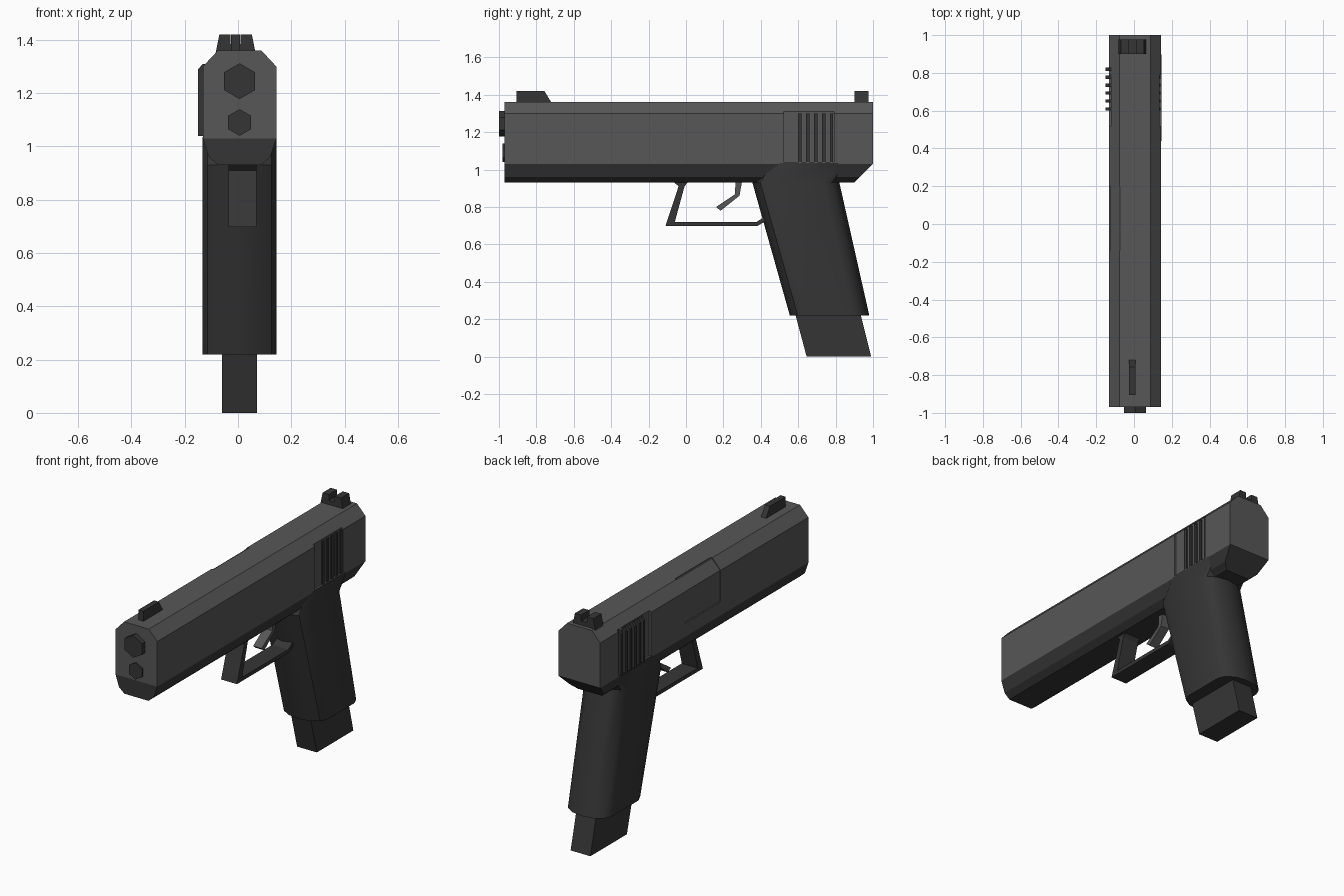
import bpy, bmesh, math

if "Cube" in bpy.data.objects:
    bpy.data.objects.remove(bpy.data.objects["Cube"])

CX = 0.006  # centre of the body


def material(name, value):
    m = bpy.data.materials.new(name)
    m.use_nodes = True
    col = (value, value, value, 1)
    m.diffuse_color = col
    m.node_tree.nodes["Principled BSDF"].inputs["Base Color"].default_value = col
    return m


STEEL = material("slide grey", 0.095)
DARK = material("dark polymer", 0.036)


def loft(name, rings, mat):
    """Skin matching rings of points and cap both ends."""
    bm = bmesh.new()
    rows = [[bm.verts.new(p) for p in ring] for ring in rings]
    n = len(rows[0])
    for a, b in zip(rows, rows[1:]):
        for i in range(n):
            j = (i + 1) % n
            bm.faces.new((a[i], a[j], b[j], b[i]))
    bm.faces.new(rows[0])
    bm.faces.new(rows[-1])
    bmesh.ops.recalc_face_normals(bm, faces=bm.faces)
    me = bpy.data.meshes.new(name)
    bm.to_mesh(me)
    bm.free()
    me.materials.append(mat)
    ob = bpy.data.objects.new(name, me)
    bpy.context.collection.objects.link(ob)
    return ob


def along_y(name, pts, y0, y1, mat):
    return loft(name, [[(x, y, z) for x, z in pts] for y in (y0, y1)], mat)


def along_x(name, pts, x0, x1, mat):
    return loft(name, [[(x, y, z) for y, z in pts] for x in (x0, x1)], mat)


def rect(a0, a1, b0, b1):
    return [(a0, b0), (a1, b0), (a1, b1), (a0, b1)]


def mirrored(half):
    return [(CX + x, z) for x, z in half] + [(CX - x, z) for x, z in reversed(half)]


def cut(ob, cutters):
    """Subtract the cutters, keep the result, drop the cutters."""
    for c in cutters:
        c.hide_render = True
        mod = ob.modifiers.new("cut", "BOOLEAN")
        mod.object = c
        mod.operation = "DIFFERENCE"
        mod.solver = "EXACT"
    dg = bpy.context.evaluated_depsgraph_get()
    me = bpy.data.meshes.new_from_object(ob.evaluated_get(dg))
    ob.modifiers.clear()
    ob.data = me
    for c in cutters:
        bpy.data.objects.remove(c)


# Slide with grip recesses and ejection port
slide_half = [(0.138, 1.03), (0.138, 1.30), (0.082, 1.36)]
slide = along_y("slide", mirrored(slide_half), -0.97, 1.0, STEEL)
port = [(-0.2, 1.11), (-0.133, 1.11), (-0.065, 1.17), (-0.065, 1.5), (-0.2, 1.5)]
cut(slide, [
    along_y("right_recess_cutter", rect(0.132, 0.3, 1.04, 1.31), 0.52, 0.79, STEEL),
    along_y("left_recess_cutter", rect(-0.3, -0.12, 1.04, 1.31), 0.52, 0.79, STEEL),
    along_y("port_cutter", port, -0.14, 0.2, STEEL),
])
cover_half = [(0.134, 1.05), (0.134, 1.298), (0.08, 1.355)]
along_y("ejection_port_cover", mirrored(cover_half), -0.15, 0.21, STEEL)

# Serration ribs on both sides
for i in range(6):
    y = 0.6 + 0.0422 * i
    if i < 5:
        along_y(f"right_rib_{i + 1}", rect(0.12, 0.141, 1.04, 1.30), y, y + 0.018, DARK)
    rib = [(-0.1, 1.04), (-0.15, 1.04), (-0.15, 1.29), (-0.132, 1.31), (-0.1, 1.31)]
    along_y(f"left_rib_{i + 1}", rib, y, y + 0.018, DARK)

# Six-sided barrel and guide rod
for name, z, r, y0 in (("barrel", 1.245, 0.067, -1.0), ("guide_rod", 1.09, 0.05, -0.98)):
    ring = [(CX + r * math.sin(k * math.pi / 3), z + r * math.cos(k * math.pi / 3))
            for k in range(6)]
    along_y(name, ring, y0, -0.9, DARK)

# Frame under the slide, with a slanted rear end
frame_pts = mirrored([(0.08, 0.93), (0.115, 0.96), (0.138, 1.03)])
loft("frame", [[(x, -0.97, z) for x, z in frame_pts],
               [(x, z - 0.03, z) for x, z in frame_pts]], DARK)


# Rounded grip
def grip_ring(front, back, z, w=0.139, d=0.085):
    pts = []
    for k in range(14):
        a = math.pi * (k if k < 7 else k - 1) / 6
        y = back - d if k < 7 else front + d
        pts.append((CX + w * math.cos(a), y + d * math.sin(a), z))
    return pts


grip = loft("grip", [grip_ring(0.555, 0.98, 0.22), grip_ring(0.355, 0.82, 0.93),
                     grip_ring(0.42, 0.9, 1.035)], DARK)
bpy.ops.object.select_all(action="DESELECT")
grip.select_set(True)
bpy.context.view_layer.objects.active = grip
bpy.ops.object.shade_smooth_by_angle(angle=math.radians(35))

# Magazine
along_x("magazine", [(0.645, 0), (0.99, 0), (0.92, 0.28), (0.57, 0.28)],
        -0.06, 0.071, DARK)

# Trigger guard and trigger
guard = [(-0.072, 0.94), (-0.04, 0.91), (-0.11, 0.697), (0.38, 0.697), (0.45, 0.74),
         (0.45, 0.765), (0.375, 0.719), (-0.06, 0.719), (-0.008, 0.91), (0.015, 0.94)]
along_x("trigger_guard", guard, -0.035, 0.07, DARK)
trigger = [(0.265, 0.95), (0.262, 0.868), (0.16, 0.80), (0.185, 0.78), (0.286, 0.86),
           (0.302, 0.95)]
along_x("trigger", trigger, -0.012, 0.045, STEEL)

# Front sight
along_x("front_sight", [(-0.905, 1.35), (-0.905, 1.42), (-0.757, 1.42), (-0.715, 1.35)],
        -0.026, 0.007, DARK)

# Notched rear sight
rear = [(-0.084, 1.35), (0.066, 1.35), (0.052, 1.42), (0.01, 1.42), (0.01, 1.385),
        (-0.028, 1.385), (-0.028, 1.42), (-0.07, 1.42)]
along_y("rear_sight", rear, 0.9, 0.977, DARK)
